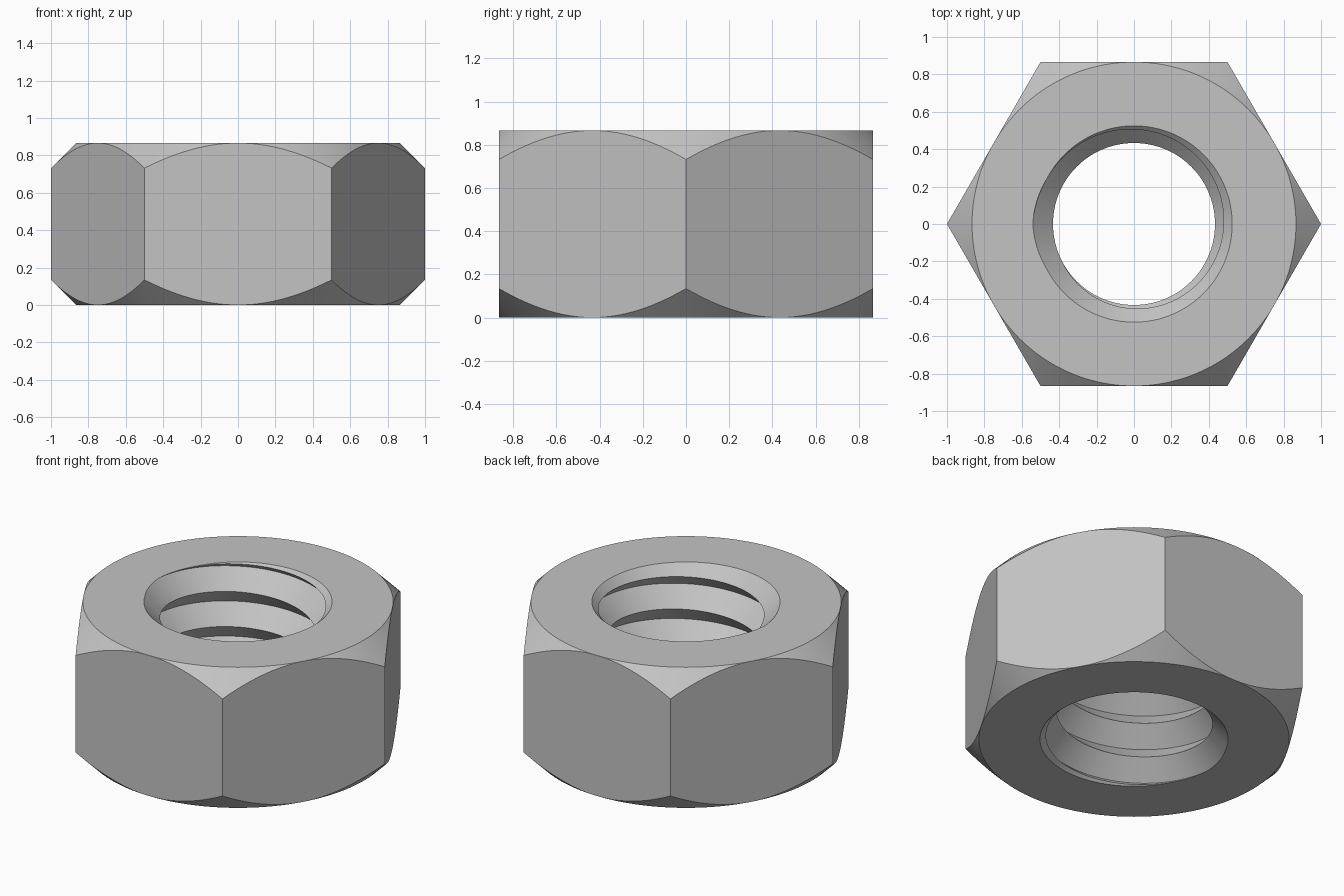
import bpy
import bmesh
from math import pi, cos, sin

cube = bpy.data.objects.get("Cube")
if cube:
    bpy.data.objects.remove(cube, do_unlink=True)

# Main dimensions
FLAT = 0.866            # centre to flat side
HEIGHT = 0.866
TURNS = 4
PITCH = HEIGHT / TURNS
MINOR = 0.433           # thread crest radius
MAJOR = MINOR + PITCH / 2
SINK = 0.525            # countersink radius at both ends
GAP = MAJOR - SINK
STEPS = 144             # columns around the nut


def clamp(z):
    return min(max(z, 0.0), HEIGHT)


def bore_radius(z, turn):
    """Hole radius: the deepest of the V thread and the two countersinks."""
    offset = (z / PITCH - turn) % 1.0
    groove = MAJOR - min(offset, 1.0 - offset) * PITCH
    return max(groove, SINK - z, SINK - (HEIGHT - z))


def bore_profile(turn):
    """Points down the hole: thread roots and crests, trimmed by countersinks."""
    heights = [0.0]
    for k in range(-1, TURNS + 1):
        root = (turn + k) * PITCH
        crest = root + PITCH / 2
        following = root + PITCH
        if SINK - crest > MINOR:
            crest = (following - GAP) / 2
        elif SINK - (HEIGHT - crest) > MINOR:
            crest = HEIGHT - (HEIGHT - root - GAP) / 2
        heights += [clamp(root), clamp(crest)]
    heights.append(HEIGHT)
    return [(bore_radius(z, turn), HEIGHT - z) for z in heights]


def hex_profile(angle):
    """Points up the outside: hexagon trimmed by 45 degree cones."""
    local = (angle % (pi / 3)) - pi / 6
    r = FLAT / cos(local)
    cut = r - FLAT
    return [(FLAT, 0.0), (r, cut), (r, HEIGHT - cut), (FLAT, HEIGHT)]


# Loft the closed cross-section around the axis
bm = bmesh.new()
columns = []
for i in range(STEPS + 1):
    turn = i / STEPS
    angle = pi - 2 * pi * turn
    section = bore_profile(turn) + hex_profile(angle)
    columns.append([bm.verts.new((r * cos(angle), r * sin(angle), z))
                    for r, z in section])
for a, b in zip(columns, columns[1:]):
    for j in range(len(a)):
        n = (j + 1) % len(a)
        bm.faces.new((a[j], a[n], b[n], b[j]))
bmesh.ops.remove_doubles(bm, verts=bm.verts, dist=0.0001)
bmesh.ops.recalc_face_normals(bm, faces=bm.faces)

mesh = bpy.data.meshes.new("hex_nut")
bm.to_mesh(mesh)
bm.free()
nut = bpy.data.objects.new("hex_nut", mesh)
bpy.context.collection.objects.link(nut)

# Plain grey steel
steel = bpy.data.materials.new("grey_steel")
steel.use_nodes = True
colour = (0.55, 0.55, 0.55, 1.0)
steel.diffuse_color = colour
for node in steel.node_tree.nodes:
    if node.type == 'BSDF_PRINCIPLED':
        node.inputs["Base Color"].default_value = colour
mesh.materials.append(steel)

# Smooth cones and thread, crisp edges
bpy.ops.object.select_all(action='DESELECT')
nut.select_set(True)
bpy.context.view_layer.objects.active = nut
bpy.ops.object.shade_smooth_by_angle(angle=pi / 6)
